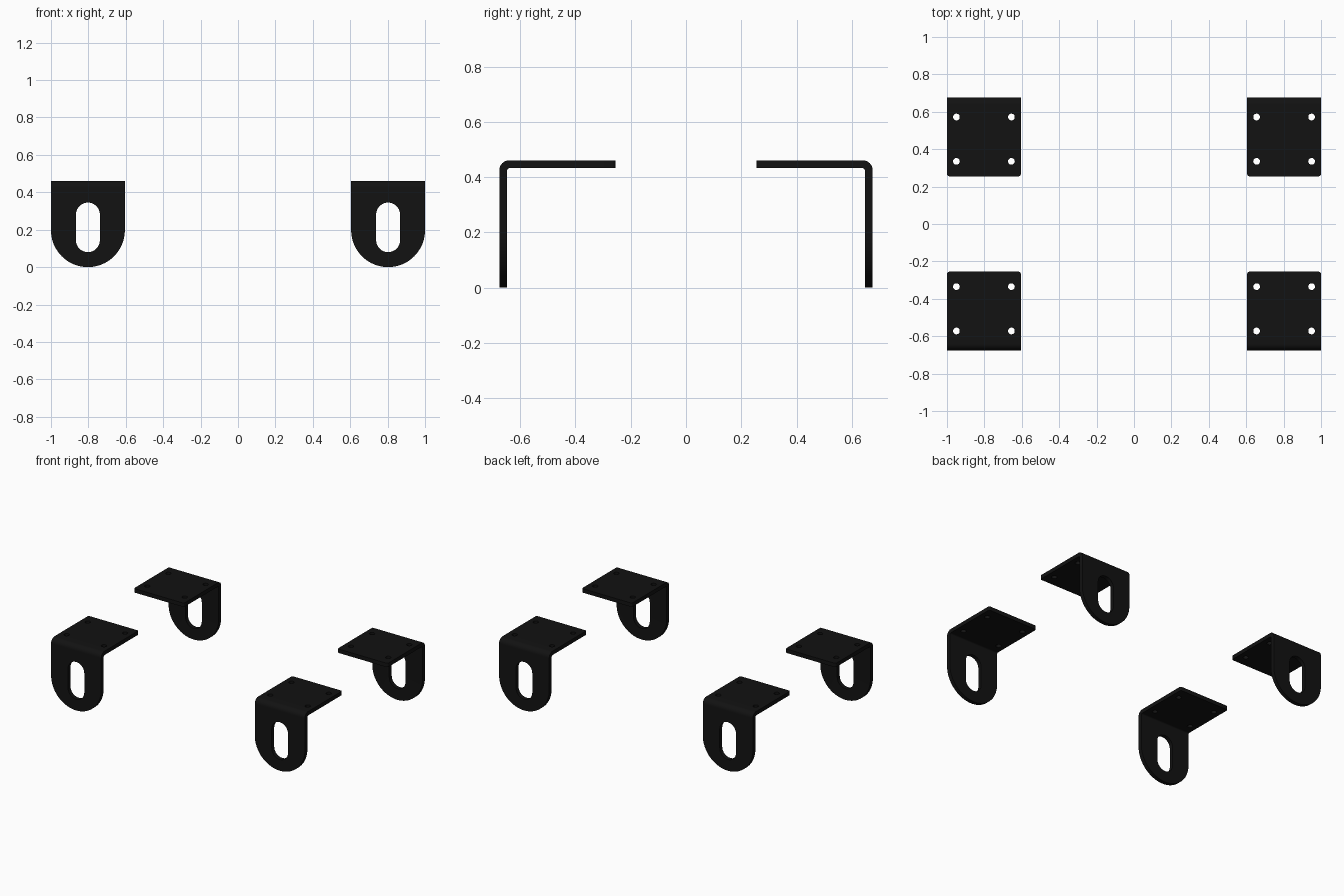
import bpy, bmesh
from math import cos, sin, pi, radians
from mathutils import Vector

if "Cube" in bpy.data.objects:
    bpy.data.objects.remove(bpy.data.objects["Cube"])

W, Y, H, T, END = 0.395, 0.675, 0.461, 0.028, 0.255   # width, outer y, height, sheet, inner y
R = W / 2


def arc(cx, cy, r, a0, a1, n):
    return [(cx + r * cos(radians(a0 + (a1 - a0) * i / n)),
             cy + r * sin(radians(a0 + (a1 - a0) * i / n))) for i in range(n + 1)]


def prism(name, pts, to3d, lo, hi):
    """Extrude a closed 2D outline between two depths."""
    bm = bmesh.new()
    face = bm.faces.new([bm.verts.new(to3d(a, b, lo)) for a, b in pts])
    ext = bmesh.ops.extrude_face_region(bm, geom=[face])
    move = Vector(to3d(0, 0, hi)) - Vector(to3d(0, 0, lo))
    bmesh.ops.translate(bm, vec=move, verts=[g for g in ext['geom'] if isinstance(g, bmesh.types.BMVert)])
    bmesh.ops.recalc_face_normals(bm, faces=bm.faces)
    me = bpy.data.meshes.new(name)
    bm.to_mesh(me)
    bm.free()
    ob = bpy.data.objects.new(name, me)
    bpy.context.collection.objects.link(ob)
    return ob


along_x = lambda a, b, d: (d, a, b)
along_y = lambda a, b, d: (a, d, b)
along_z = lambda a, b, d: (a, b, d)

# bent sheet, L-shaped side profile
ro, ri = 0.036, 0.010
profile = [(-Y, 0)] + arc(-Y + ro, H - ro, ro, 180, 90, 10) + [(-END, H), (-END, H - T)] \
    + arc(-Y + T + ri, H - T - ri, ri, 90, 180, 6) + [(-Y + T, 0)]
bracket = prism("bracket", profile, along_x, -R, R)

# outlines to keep: round foot, softened plate corners
foot = arc(0, R, R, 180, 360, 40) + [(R, 0.6), (-R, 0.6)]
c = 0.012
plate = [(-R, -0.8), (R, -0.8)] + arc(R - c, -END - c, c, 0, 90, 5) + arc(-R + c, -END - c, c, 90, 180, 5)
cuts = [('INTERSECT', prism("foot_outline", [(x * 1.0001, z) for x, z in foot], along_y, -0.8, -0.1)),
        ('INTERSECT', prism("plate_outline", plate, along_z, -0.1, 0.6))]

# slot and four screw holes
s = 0.064
slot = arc(0, 0.345 - s, s, 0, 180, 20) + arc(0, 0.08 + s, s, 180, 360, 20)
cuts.append(('DIFFERENCE', prism("slot_cutter", slot, along_y, -0.8, -0.5)))
for x in (-0.147, 0.147):
    for y in (-0.572, -0.335):
        cuts.append(('DIFFERENCE', prism("hole_cutter", arc(x, y, 0.018, 0, 345, 23), along_z, 0.38, 0.55)))

for op, cutter in cuts:
    m = bracket.modifiers.new(op, 'BOOLEAN')
    m.operation, m.object, m.solver = op, cutter, 'EXACT'

# bake the cuts into one shared mesh
deps = bpy.context.evaluated_depsgraph_get()
mesh = bpy.data.meshes.new_from_object(bracket.evaluated_get(deps))
for ob in [bracket] + [cut[1] for cut in cuts]:
    bpy.data.objects.remove(ob)
mesh.name = "bracket"
black = bpy.data.materials.new("black")
black.diffuse_color = (0.006, 0.006, 0.006, 1)
black.use_nodes = True
black.node_tree.nodes["Principled BSDF"].inputs["Base Color"].default_value = black.diffuse_color
mesh.materials.clear()
mesh.materials.append(black)

# four brackets, back pair turned round
for side, x in (("left", -1), ("right", 1)):
    for end, turn in (("front", 0), ("back", pi)):
        ob = bpy.data.objects.new(f"{end}_{side}_bracket", mesh)
        bpy.context.collection.objects.link(ob)
        ob.location.x = x * (1 - R)
        ob.rotation_euler.z = turn

bpy.context.view_layer.objects.active = ob
ob.select_set(True)
bpy.ops.object.shade_smooth_by_angle(angle=radians(30))
